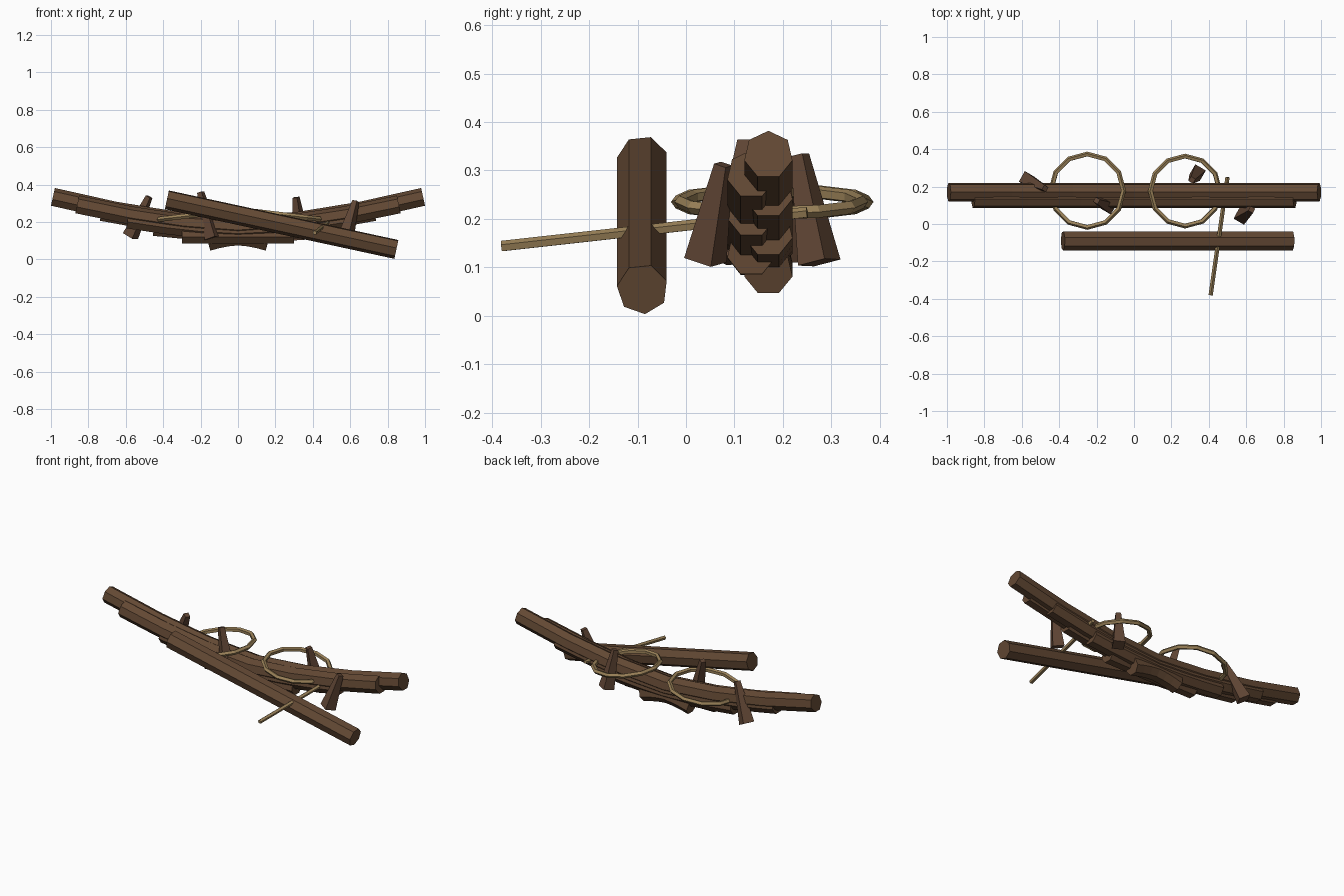
import bpy, bmesh, math
from mathutils import Vector

if "Cube" in bpy.data.objects:
    bpy.data.objects.remove(bpy.data.objects["Cube"])


def material(name, color):
    m = bpy.data.materials.new(name)
    m.diffuse_color = (*color, 1)
    m.use_nodes = True
    m.node_tree.nodes["Principled BSDF"].inputs["Base Color"].default_value = m.diffuse_color
    return m


BARK = material("dark_bark", (0.125, 0.066, 0.034))
PEG = material("reddish_wood", (0.12, 0.062, 0.036))
STRAW = material("dry_reed", (0.33, 0.225, 0.10))


def rod(name, pts, radii, sides, mat, ref=(0, 0, 1), start=90):
    """Capped, flat-shaded prism swept along a polyline."""
    pts = [Vector(p) for p in pts]
    bm = bmesh.new()
    rings = []
    for i, p in enumerate(pts):
        t = (pts[min(i + 1, len(pts) - 1)] - pts[max(i - 1, 0)]).normalized()
        u = t.cross(Vector(ref)).normalized()
        v = u.cross(t)
        r = radii[0] + (radii[1] - radii[0]) * i / (len(pts) - 1)
        rings.append([bm.verts.new(p + r * (math.cos(a) * u + math.sin(a) * v))
                      for a in (math.radians(start) + k * math.tau / sides
                                for k in range(sides))])
    for a, b in zip(rings, rings[1:]):
        for k in range(sides):
            n = (k + 1) % sides
            bm.faces.new((a[k], a[n], b[n], b[k]))
    bm.faces.new(rings[0])
    bm.faces.new(rings[-1])
    bmesh.ops.recalc_face_normals(bm, faces=bm.faces)
    me = bpy.data.meshes.new(name)
    bm.to_mesh(me)
    bm.free()
    me.materials.append(mat)
    ob = bpy.data.objects.new(name, me)
    bpy.context.collection.objects.link(ob)
    return ob


# Bowed stack: long sagging log on top, shorter and flatter ones below
for i, half in enumerate((0.99, 0.86, 0.73, 0.59, 0.45, 0.30, 0.16)):
    end_z, mid_z = 0.332 - 0.04 * i, 0.178 - 0.0095 * i
    y = 0.135 if i % 2 else 0.17
    path = []
    for k in range(-3, 4):
        s = k / 3
        path.append((s * half, y, mid_z + (end_z - mid_z) * abs(s) ** 1.6))
    rod(f"stacked_log_{i + 1}", path, (0.051, 0.051), 7, BARK)

# Loose log leaning in front
rod("loose_log", [(-0.38, -0.09, 0.32), (0.847, -0.09, 0.055)],
    (0.053, 0.053), 7, BARK, start=-96)

# Tapered pegs: wide foot, narrow tip
pegs = [((-0.575, 0.24, 0.125), (-0.475, 0.19, 0.335)),
        ((-0.135, 0.095, 0.115), (-0.20, 0.125, 0.36)),
        ((0.34, 0.275, 0.11), (0.31, 0.235, 0.332)),
        ((0.575, 0.04, 0.115), (0.63, 0.077, 0.312))]
for i, (foot, tip) in enumerate(pegs):
    rod(f"peg_{i + 1}", [foot, tip], (0.046, 0.02), 4, PEG,
        ref=(0.5, 0.85, 0), start=45)

# Reed hoops around the stack, tilted down towards the ends
for name, x, y, r, tilt in (("left_hoop", -0.25, 0.178, 0.195, -0.12),
                            ("right_hoop", 0.273, 0.176, 0.186, 0.12)):
    bpy.ops.mesh.primitive_torus_add(
        major_segments=12, minor_segments=5, major_radius=r, minor_radius=0.014,
        location=(x, y, 0.235), rotation=(0, tilt, 0))
    hoop = bpy.context.object
    hoop.name = name
    hoop.data.materials.append(STRAW)

# Thin reed sticking out of the front
rod("thin_reed", [(0.41, -0.38, 0.143), (0.50, 0.25, 0.213)],
    (0.012, 0.012), 5, STRAW)
